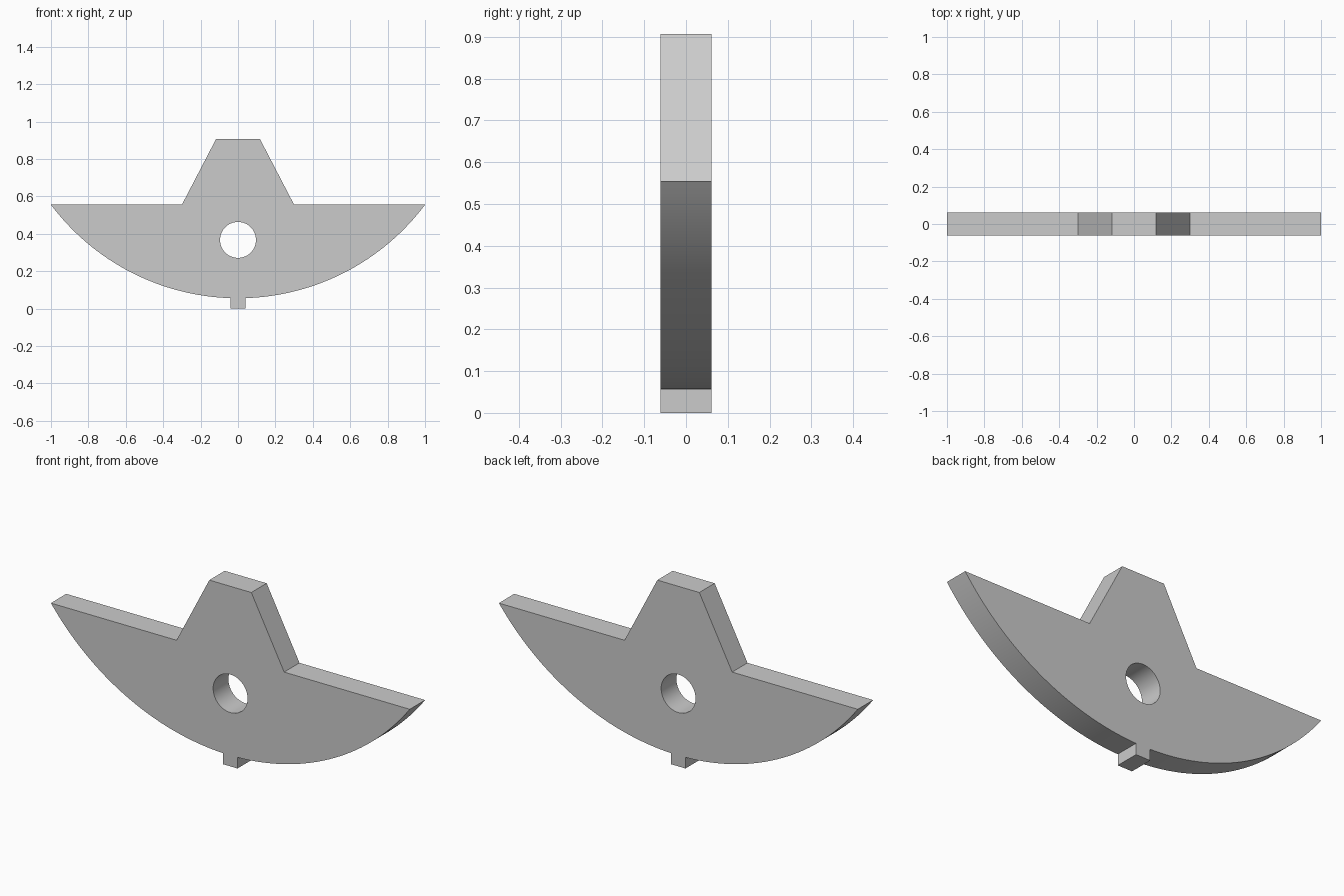
import bpy
import bmesh
import math

default_cube = bpy.data.objects.get("Cube")
if default_cube:
    bpy.data.objects.remove(default_cube, do_unlink=True)

THICKNESS = 0.122
DECK_Z = 0.555
ARC_RADIUS = 1.25
ARC_CENTRE = 1.305
TAB_X = 0.04

grey = bpy.data.materials.new("plain grey")
grey.use_nodes = True
colour = (0.6, 0.6, 0.6, 1)
grey.diffuse_color = colour
grey.node_tree.nodes["Principled BSDF"].inputs["Base Color"].default_value = colour


def prism(name, outline, depth):
    """Extrude an x-z outline along y, centred on y = 0."""
    bm = bmesh.new()
    face = bm.faces.new([bm.verts.new((x, -depth / 2, z)) for x, z in outline])
    extruded = bmesh.ops.extrude_face_region(bm, geom=[face])["geom"]
    moved = [v for v in extruded if isinstance(v, bmesh.types.BMVert)]
    bmesh.ops.translate(bm, verts=moved, vec=(0, depth, 0))
    bmesh.ops.recalc_face_normals(bm, faces=bm.faces)
    mesh = bpy.data.meshes.new(name)
    bm.to_mesh(mesh)
    bm.free()
    mesh.materials.append(grey)
    obj = bpy.data.objects.new(name, mesh)
    bpy.context.collection.objects.link(obj)
    return obj


# Right half of the outline: tab, curved underside, flat shoulder, tapered top
half = [(TAB_X, 0)]
start, end, steps = math.asin(TAB_X / ARC_RADIUS), math.asin(1 / ARC_RADIUS), 32
for i in range(steps + 1):
    a = start + (end - start) * i / steps
    half.append((ARC_RADIUS * math.sin(a), ARC_CENTRE - ARC_RADIUS * math.cos(a)))
half += [(0.3, DECK_Z), (0.117, 0.907)]
plate = prism("curved_plate", half + [(-x, z) for x, z in reversed(half)], THICKNESS)

# Round hole through the plate
circle = [(0.096 * math.cos(math.tau * i / 64), 0.367 + 0.096 * math.sin(math.tau * i / 64))
          for i in range(64)]
cutter = prism("hole_cutter", circle, THICKNESS * 2)
cutter.hide_render = True
cut = plate.modifiers.new("hole", "BOOLEAN")
cut.operation = "DIFFERENCE"
cut.solver = "EXACT"
cut.object = cutter

bpy.ops.object.select_all(action="DESELECT")
bpy.context.view_layer.objects.active = plate
plate.select_set(True)
bpy.ops.object.modifier_apply(modifier=cut.name)
bpy.data.objects.remove(cutter, do_unlink=True)
bpy.ops.object.shade_smooth_by_angle(angle=math.radians(30))
